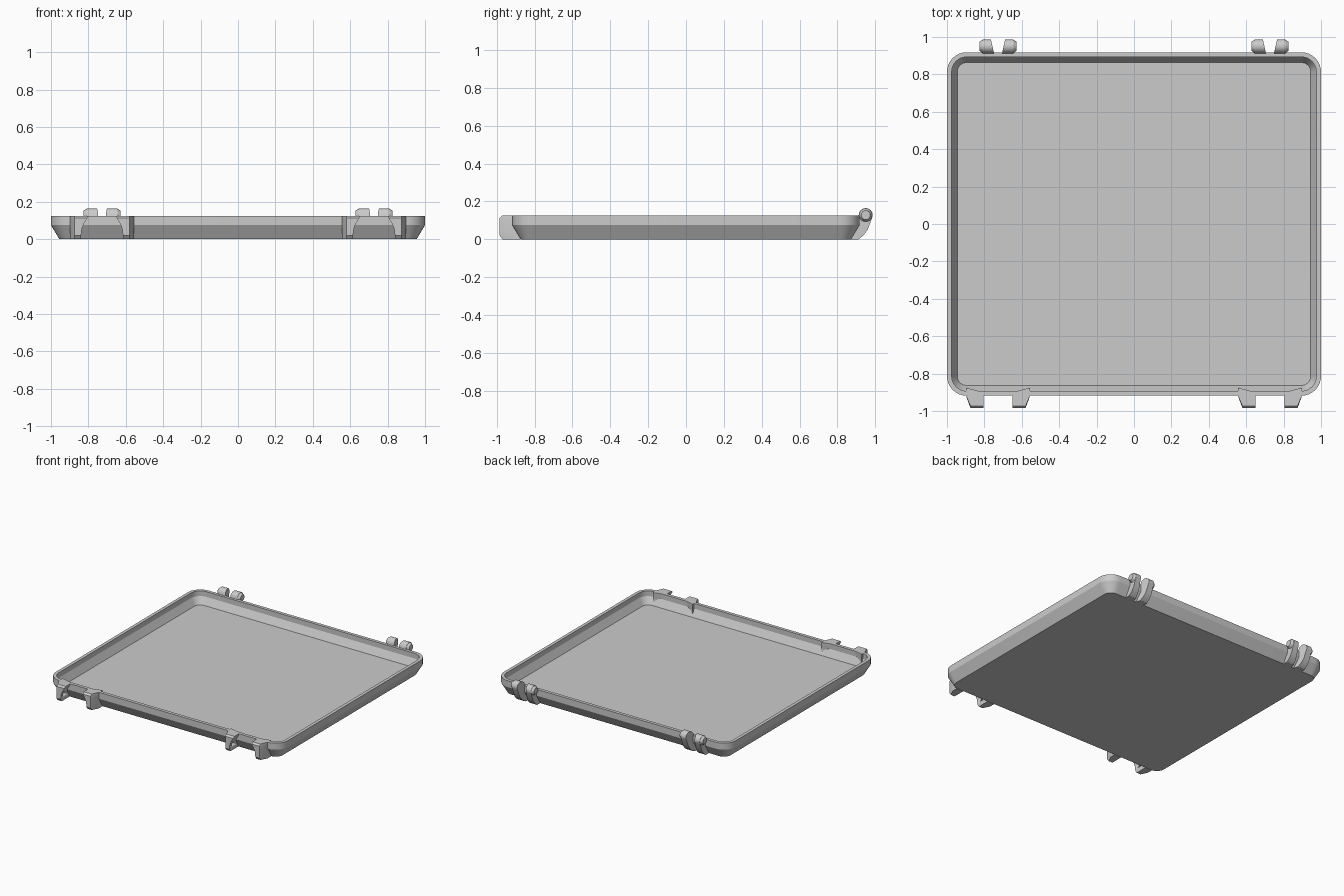
import bpy, bmesh, math
from mathutils import Matrix

cube = bpy.data.objects.get("Cube")
if cube:
    bpy.data.objects.remove(cube, do_unlink=True)

grey = bpy.data.materials.new("plain grey")
grey.use_nodes = True
colour = (0.6, 0.6, 0.6, 1)
grey.diffuse_color = colour
grey.node_tree.nodes["Principled BSDF"].inputs["Base Color"].default_value = colour

PAIR_X = 0.727   # middle of each latch and hinge pair


def finish(name, bm, smooth=25):
    bmesh.ops.recalc_face_normals(bm, faces=bm.faces)
    mesh = bpy.data.meshes.new(name)
    bm.to_mesh(mesh)
    bm.free()
    obj = bpy.data.objects.new(name, mesh)
    bpy.context.collection.objects.link(obj)
    mesh.materials.append(grey)
    bpy.ops.object.select_all(action="DESELECT")
    obj.select_set(True)
    bpy.context.view_layer.objects.active = obj
    bpy.ops.object.shade_smooth_by_angle(angle=math.radians(smooth))
    return obj


def loft(bm, rings):
    """Skin a stack of equal rings and cap both ends."""
    loops = [[bm.verts.new(p) for p in ring] for ring in rings]
    n = len(loops[0])
    for a, b in zip(loops, loops[1:]):
        for i in range(n):
            j = (i + 1) % n
            bm.faces.new((a[i], a[j], b[j], b[i]))
    bm.faces.new(loops[0])
    bm.faces.new(loops[-1])


def rounded_ring(inset, z, steps=8):
    """Rounded rectangle, shrunk evenly by inset."""
    radius = 0.105 - inset
    ring = []
    for k, (sx, sy) in enumerate([(1, 1), (-1, 1), (-1, -1), (1, -1)]):
        for i in range(steps + 1):
            a = math.pi / 2 * (k + i / steps)
            ring.append((sx * 0.895 + radius * math.cos(a),
                         sy * 0.813 + radius * math.sin(a), z))
    return ring


# Tray shell: underside, outer wall, rim, inner wall, floor
bm = bmesh.new()
section = [(0.045, 0), (0, 0.075), (0, 0.125), (0.025, 0.125),
           (0.025, 0.085), (0.055, 0.03)]
loft(bm, [rounded_ring(*p) for p in section])
finish("tray", bm)

# Levels of a latch lug: height, front y, inner offset from pair middle
lug_levels = [(0, -0.97, 0.112), (0.02, -0.985, 0.112), (0.06, -0.985, 0.107),
              (0.09, -0.985, 0.093), (0.112, -0.985, 0.079), (0.125, -0.972, 0.077)]

# Side outline of a hinge knuckle: round top around the pin, tapering foot
PIN_Y, PIN_Z, PIN_R = 0.95, 0.128, 0.037
knuckle = [(0.86, 0), (0.9, 0.1)]
knuckle += [(PIN_Y + PIN_R * math.cos(math.radians(a)),
             PIN_Z + PIN_R * math.sin(math.radians(a))) for a in range(180, -31, -15)]
knuckle += [(0.96, 0.05), (0.935, 0.017), (0.91, 0)]

for side, label in ((1, "left"), (-1, "right")):
    for d, place in ((1, "outer"), (-1, "inner")):
        middle = side * PAIR_X
        out = side * d

        # Front latch lug
        bm = bmesh.new()
        loft(bm, [[(middle + out * 0.172, -0.875, z), (middle + out * 0.172, -0.917, z),
                   (middle + out * 0.147, y, z), (middle + out * inner, y, z),
                   (middle + out * inner, -0.875 if z < 0.06 else -0.9, z)]
                  for z, y, inner in lug_levels])
        lug = finish(f"{label}_{place}_latch_lug", bm)

        # Pin socket in the inner side of the lug
        bm = bmesh.new()
        bmesh.ops.create_cone(bm, cap_ends=True, segments=16, radius1=0.014, radius2=0.014,
                              depth=0.07, matrix=Matrix.Translation((middle + out * 0.095, -0.95, 0.05))
                              @ Matrix.Rotation(math.pi / 2, 4, "Y"))
        cutter = finish(f"{label}_{place}_socket_cutter", bm)
        cutter.hide_render = True
        cutter.hide_viewport = True
        cut = lug.modifiers.new("socket", "BOOLEAN")
        cut.object = cutter
        cut.solver = "EXACT"

        # Back hinge knuckle, its inner side leaning away towards the tip
        bm = bmesh.new()
        loft(bm, [[(middle + out * (0.022 + 0.22 * max(y - 0.915, -0.055)), y, z) for y, z in knuckle],
                  [(middle + out * 0.082, y, z) for y, z in knuckle]])
        finish(f"{label}_{place}_hinge_knuckle", bm)

        # Tapered boss on the outer side of the knuckle
        bm = bmesh.new()
        bmesh.ops.create_cone(bm, cap_ends=True, segments=24, radius1=0.036, radius2=0.024,
                              depth=0.02, matrix=Matrix.Translation((middle + out * 0.09, PIN_Y, PIN_Z))
                              @ Matrix.Rotation(out * math.pi / 2, 4, "Y"))
        finish(f"{label}_{place}_hinge_boss", bm)
